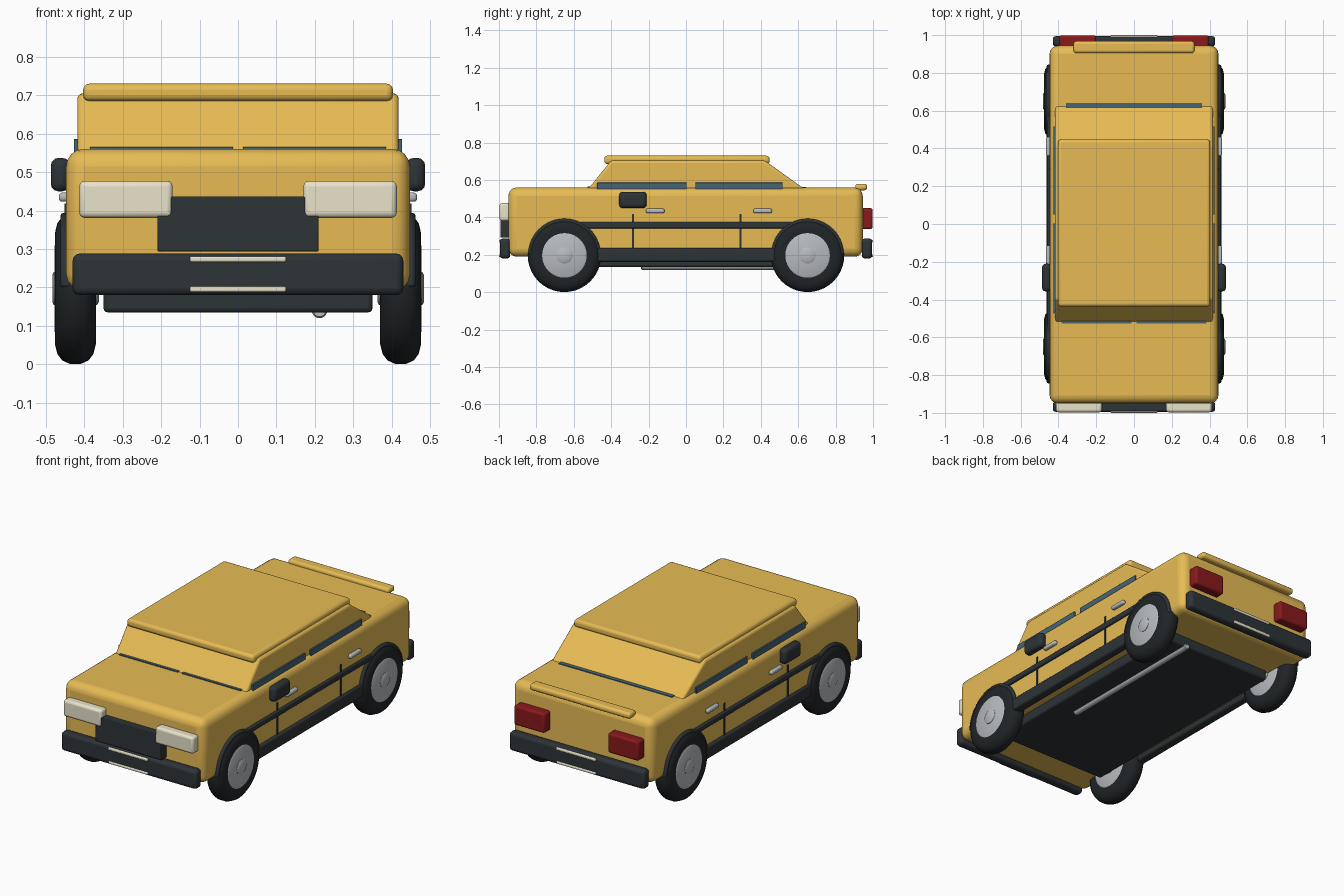
import bpy, bmesh, math

if "Cube" in bpy.data.objects:
    bpy.data.objects.remove(bpy.data.objects["Cube"])

def mat(name, c):
    m = bpy.data.materials.new(name)
    m.diffuse_color = (*c, 1)
    m.use_nodes = True
    m.node_tree.nodes["Principled BSDF"].inputs["Base Color"].default_value = m.diffuse_color
    return m

PAINT = mat("paint", (0.80, 0.50, 0.09))
DARK = mat("dark_trim", (0.026, 0.033, 0.038))
TYRE = mat("rubber", (0.015, 0.018, 0.02))
GLASS = mat("glass", (0.06, 0.13, 0.18))
RED = mat("red_lens", (0.25, 0.01, 0.012))
CREAM = mat("clear_lens", (0.82, 0.77, 0.60))
SILVER = mat("metal", (0.48, 0.50, 0.52))

def finish(name, bm, material, bevel=0, seg=3):
    bmesh.ops.recalc_face_normals(bm, faces=bm.faces[:])
    me = bpy.data.meshes.new(name)
    bm.to_mesh(me)
    bm.free()
    me.materials.append(material)
    ob = bpy.data.objects.new(name, me)
    bpy.context.collection.objects.link(ob)
    if bevel:
        b = ob.modifiers.new("bevel", 'BEVEL')
        b.width, b.segments, b.limit_method = bevel, seg, 'ANGLE'
        b.angle_limit = math.radians(25)
    bpy.ops.object.select_all(action='DESELECT')
    bpy.context.view_layer.objects.active = ob
    ob.select_set(True)
    bpy.ops.object.shade_smooth_by_angle(angle=math.radians(35))
    return ob

def box(name, x, y, z, material, bevel=0.0, seg=3):
    """Rounded box from (min, max) ranges."""
    bm = bmesh.new()
    bmesh.ops.create_cube(bm, size=1)
    for v in bm.verts:
        for i, r in enumerate((x, y, z)):
            v.co[i] = sum(r) / 2 + v.co[i] * (r[1] - r[0])
    return finish(name, bm, material, bevel, seg)

def prism(name, pts, axis, lo, hi, material, bevel=0.0, seg=3):
    """Extrude a profile along x (points are y,z) or y (points are x,z)."""
    bm = bmesh.new()
    place = (lambda d, a, b: (d, a, b)) if axis == 'x' else (lambda d, a, b: (a, d, b))
    f = bm.faces.new([bm.verts.new(place(lo, a, b)) for a, b in pts])
    ext = bmesh.ops.extrude_face_region(bm, geom=[f])
    k = 0 if axis == 'x' else 1
    for v in ext["geom"]:
        if isinstance(v, bmesh.types.BMVert):
            v.co[k] = hi
    return finish(name, bm, material, bevel, seg)

def lathe(name, prof, centre, axis, material, n=40):
    """Revolve (radius, offset) profile about an x or y axis, capping the ends."""
    bm = bmesh.new()
    rings = []
    for r, d in prof:
        ring = []
        for i in range(n):
            a = 2 * math.pi * i / n
            p = (d, r * math.cos(a), r * math.sin(a)) if axis == 'x' else (r * math.cos(a), d, r * math.sin(a))
            ring.append(bm.verts.new([p[j] + centre[j] for j in range(3)]))
        rings.append(ring)
    for A, B in zip(rings, rings[1:]):
        for i in range(n):
            bm.faces.new((A[i], A[(i + 1) % n], B[(i + 1) % n], B[i]))
    bm.faces.new(rings[0])
    bm.faces.new(rings[-1])
    return finish(name, bm, material)

# Body shell, cabin and roof
box("body", (-.447, .447), (-.95, .945), (.19, .56), PAINT, .045, 4)
prism("cabin", [(-.525, .55), (.637, .55), (.42, .705), (-.40, .705)], 'x', -.418, .418, PAINT, .014)
box("roof", (-.403, .403), (-.437, .447), (.685, .73), PAINT, .016)
box("spoiler", (-.32, .32), (.905, .968), (.545, .58), PAINT, .014)
box("underbody", (-.35, .35), (-.70, .70), (.135, .22), DARK, .012)

# Bumpers and plates peeking out of their rounded edges
for s, end in ((-1, "front"), (1, "rear")):
    box(end + "_bumper", (-.43, .43), sorted((s * .94, s * .995)), (.18, .288), DARK, .018)
    for z in (.188, .266):
        box(end + "_plate_edge", (-.125, .125), sorted((s * .97, s * 1.0)), (z, z + .015), CREAM, .005)

# Grille
prism("grille", [(-.21, .293), (.21, .293), (.21, .40), (.19, .41), (.175, .436),
                 (-.175, .436), (-.19, .41), (-.21, .40)], 'y', -.993, -.94, DARK, .004, 2)

# Windscreen and rear glass lower edges
box("rear_window", (-.36, .36), (.60, .641), (.545, .564), GLASS)
for a, b in ((-.385, -.013), (.013, .385)):
    box("windscreen_pane", (a, b), (-.527, -.50), (.545, .565), GLASS)

# Exhaust pipe
lathe("exhaust_pipe", [(.016, -.24), (.02, -.235), (.02, .695), (.016, .70)], (.212, 0, .14), 'y', SILVER, 20)

for s, side in ((-1, "left"), (1, "right")):
    def sbox(name, x, *rest):
        box(side + "_" + name, sorted((s * x[0], s * x[1])), *rest)
    # Lamps
    sbox("headlight", (.17, .413), (-.997, -.94), (.381, .477), CREAM, .014)
    sbox("tail_light", (.20, .395), (.93, .998), (.337, .45), RED, .012)
    # Side glass, mirror, handles, door gaps
    sbox("front_window", (.40, .427), (-.475, .003), (.54, .586), GLASS, .002)
    sbox("rear_side_window", (.40, .427), (.05, .517), (.54, .586), GLASS, .002)
    sbox("mirror", (.437, .487), (-.357, -.21), (.45, .537), DARK, .02)
    for y in (-.165, .41):
        sbox("door_handle", (.44, .466), (y - .05, y + .05), (.423, .447), SILVER, .009)
    for y in (-.284, .291):
        sbox("door_gap", (.43, .451), (y - .006, y + .006), (.22, .418), DARK)
    # Sill and rubbing strip
    sbox("sill", (.41, .463), (-.50, .50), (.163, .238), DARK, .012)
    sbox("side_strip", (.43, .46), (-.60, .60), (.342, .376), DARK, .008)
    for y, end in ((-.65, "front"), (.65, "rear")):
        tag = f"{end}_{side}_"
        # Arch trim behind the tyre
        arc = [(y + .194 * math.cos(math.pi * i / 20), .20 + .194 * math.sin(math.pi * i / 20)) for i in range(21)]
        prism(tag + "arch", arc, 'x', s * .40, s * .462, DARK, .008, 2)
        c = (s * .423, y, .197)
        lathe(tag + "tyre", [(.115, -.05), (.145, -.053), (.17, -.047), (.187, -.034), (.196, -.014),
                             (.196, .014), (.187, .034), (.17, .047), (.145, .053), (.115, .05)], c, 'x', TYRE)
        lathe(tag + "wheel_disc", [(.112, -.054), (.12, -.05), (.12, .05), (.112, .054)], c, 'x', SILVER)
        lathe(tag + "hub_cap", [(.035, -.06), (.043, -.056), (.043, .056), (.035, .061)], c, 'x', SILVER, 20)
